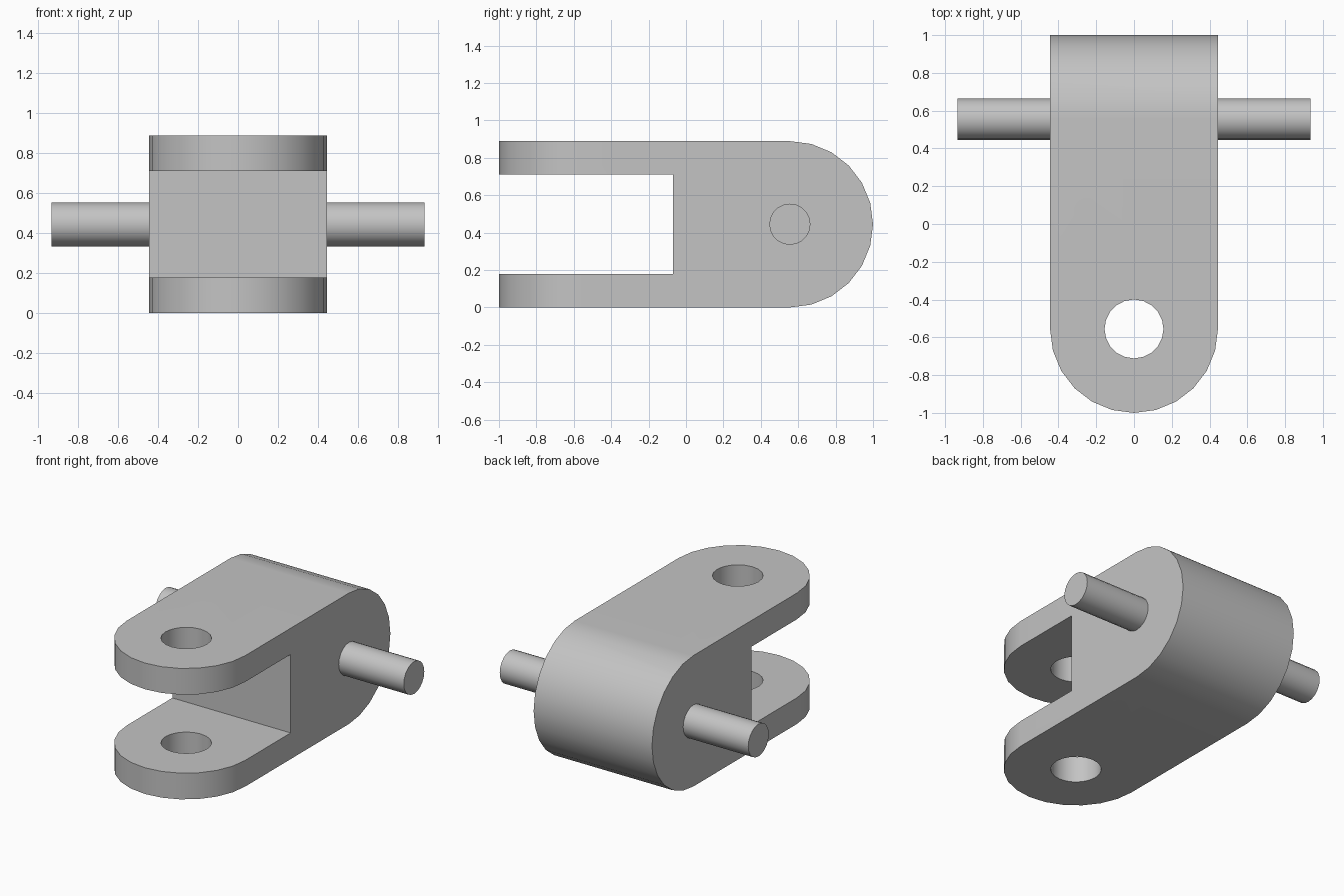
import bpy, bmesh
from math import sin, cos, pi
from mathutils import Matrix, Vector

if "Cube" in bpy.data.objects:
    bpy.data.objects.remove(bpy.data.objects["Cube"])

R = 0.4445          # half width, half height and end radius
END = 1 - R         # distance of the rounded end centres
LUG = 0.178         # thickness of each fork arm
SLOT = -0.07        # back wall of the fork slot

steel = bpy.data.materials.new("light_grey")
steel.use_nodes = True
grey = (0.55, 0.55, 0.55, 1)
steel.diffuse_color = grey
steel.node_tree.nodes["Principled BSDF"].inputs["Base Color"].default_value = grey


def finish(name, bm):
    bmesh.ops.recalc_face_normals(bm, faces=bm.faces)
    mesh = bpy.data.meshes.new(name)
    bm.to_mesh(mesh)
    bm.free()
    mesh.materials.append(steel)
    obj = bpy.data.objects.new(name, mesh)
    bpy.context.collection.objects.link(obj)
    return obj


def prism(name, points, depth):
    """Extrude a closed outline given as 3D points along depth."""
    bm = bmesh.new()
    face = bm.faces.new([bm.verts.new(p) for p in points])
    out = bmesh.ops.extrude_face_region(bm, geom=[face])
    verts = [g for g in out["geom"] if isinstance(g, bmesh.types.BMVert)]
    bmesh.ops.translate(bm, verts=verts, vec=Vector(depth))
    return finish(name, bm)


def cylinder(name, radius, length, sides, matrix):
    bm = bmesh.new()
    bmesh.ops.create_cone(bm, cap_ends=True, segments=sides, radius1=radius,
                          radius2=radius, depth=length, matrix=matrix)
    return finish(name, bm)


def half_round(steps=12):
    """Offsets along and across a half circle of radius R."""
    return [(R * sin(pi * i / steps), R * cos(pi * i / steps)) for i in range(steps + 1)]


def cut(target, tool, operation):
    mod = target.modifiers.new(operation.title(), "BOOLEAN")
    mod.operation, mod.object, mod.solver = operation, tool, "EXACT"
    bpy.context.view_layer.objects.active = target
    bpy.ops.object.modifier_apply(modifier=mod.name)
    bpy.data.objects.remove(tool)


def smooth(obj):
    bpy.ops.object.select_all(action="DESELECT")
    obj.select_set(True)
    bpy.context.view_layer.objects.active = obj
    bpy.ops.object.shade_smooth_by_angle(angle=pi / 6)
    mod = obj.modifiers.new("Flat Sides", "WEIGHTED_NORMAL")
    mod.keep_sharp = True


# Fork body: side outline with a rounded back and an open slot
side = [(-R, END + a, R + c) for a, c in half_round()]
front = -1.2
side += [(-R, y, z) for y, z in ((front, 0), (front, LUG), (SLOT, LUG),
                                 (SLOT, 2 * R - LUG), (front, 2 * R - LUG), (front, 2 * R))]
body = prism("fork_body", side, (2 * R, 0, 0))

# Round the fork arms as seen from above
plan = [(c, -END - a, -0.2) for a, c in half_round()]
plan += [(-R, 1.2, -0.2), (R, 1.2, -0.2)]
cut(body, prism("arm_rounding", plan, (0, 0, 1.4)), "INTERSECT")

# Bolt hole through both arms
cut(body, cylinder("hole_cutter", 0.156, 3, 20, Matrix.Translation((0, -END, 0))), "DIFFERENCE")
smooth(body)

# Cross pin through the rounded back
place = Matrix.Translation((0, END, R)) @ Matrix.Rotation(pi / 2, 4, "Y")
smooth(cylinder("cross_pin", 0.11, 1.867, 20, place))
